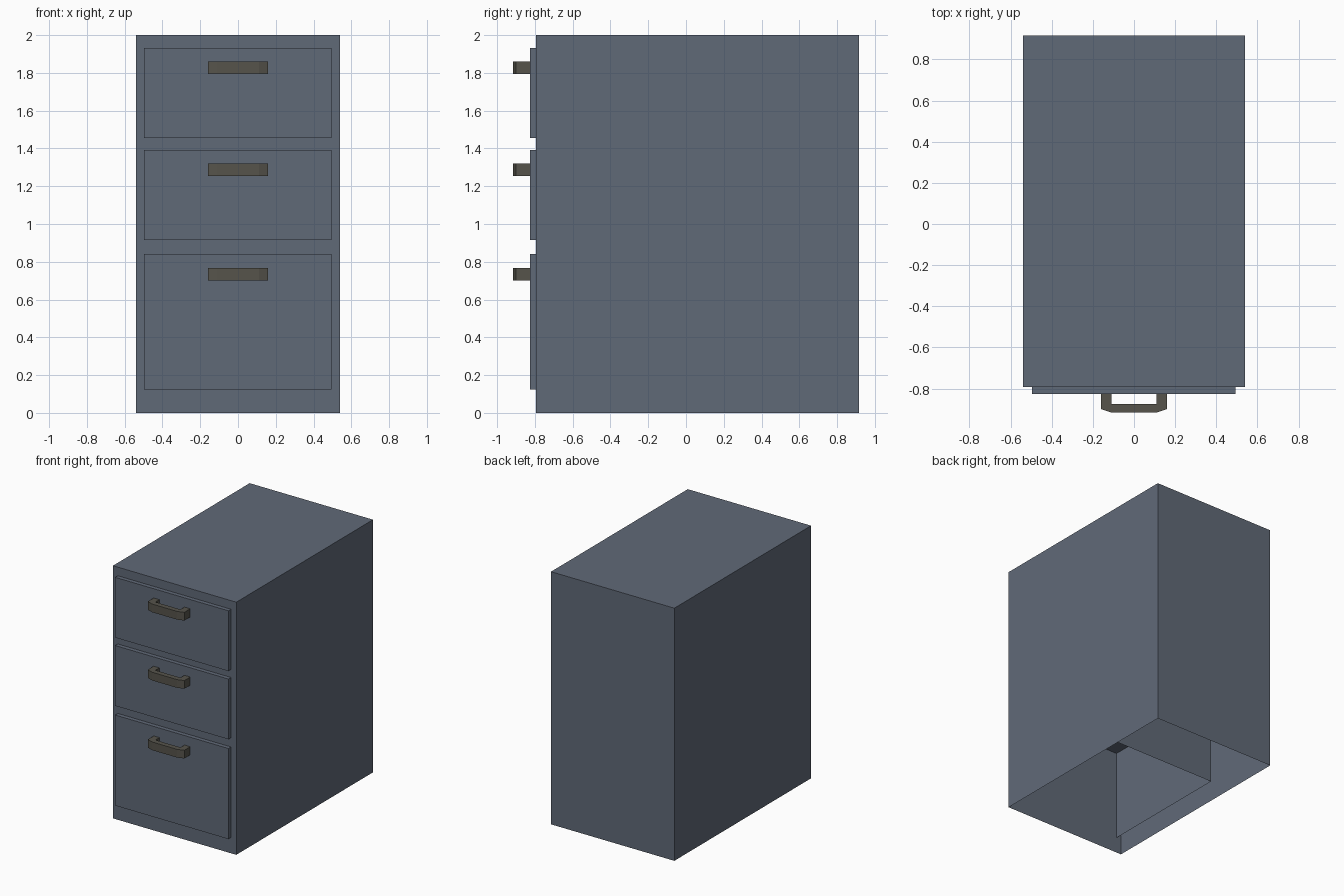
import bpy, bmesh

if "Cube" in bpy.data.objects:
    bpy.data.objects.remove(bpy.data.objects["Cube"])

def material(name, rgb):
    m = bpy.data.materials.new(name)
    m.diffuse_color = (*rgb, 1.0)
    m.use_nodes = True
    m.node_tree.nodes["Principled BSDF"].inputs["Base Color"].default_value = m.diffuse_color
    return m

STEEL = material("blue grey steel", (0.118, 0.142, 0.187))
BRONZE = material("dark bronze", (0.093, 0.088, 0.071))

FRONT, BACK = -0.793, 0.917      # cabinet depth
PANEL = -0.826                   # outer face of the drawer fronts
HALF = 0.54                      # cabinet half width

def finish(name, bm, mat):
    me = bpy.data.meshes.new(name)
    bm.to_mesh(me)
    bm.free()
    me.materials.append(mat)
    ob = bpy.data.objects.new(name, me)
    bpy.context.collection.objects.link(ob)
    return ob

def box(name, lo, hi, mat, open_side=None):
    """Box between two corners; faces pointing along open_side are left out."""
    bm = bmesh.new()
    bmesh.ops.create_cube(bm, size=1)
    for v in bm.verts:
        v.co = [lo[i] + (v.co[i] + 0.5) * (hi[i] - lo[i]) for i in range(3)]
    bm.normal_update()
    if open_side:
        axis, sign = open_side
        gone = [f for f in bm.faces if f.normal[axis] * sign > 0.9]
        bmesh.ops.delete(bm, geom=gone, context='FACES')
    return finish(name, bm, mat)

def handle(name, z0, z1):
    """Bracket pull with chamfered outer corners, extruded upwards."""
    half = [(0.11, PANEL), (0.16, PANEL), (0.16, -0.90), (0.11, -0.917)]
    inner = [(-0.11, -0.876), (0.11, -0.876)]
    outline = half + [(-x, y) for x, y in reversed(half)] + inner
    bm = bmesh.new()
    face = bm.faces.new([bm.verts.new((x, y, z0)) for x, y in outline])
    ext = bmesh.ops.extrude_face_region(bm, geom=[face])
    for v in ext["geom"]:
        if isinstance(v, bmesh.types.BMVert):
            v.co.z = z1
    bmesh.ops.recalc_face_normals(bm, faces=bm.faces)
    return finish(name, bm, BRONZE)

# Sheet metal shell, open underneath
box("cabinet_shell", (-HALF, FRONT, 0), (HALF, BACK, 2), STEEL, (2, -1))

# Drawers: front plate, hidden sheet body open underneath, pull handle
drawers = [("bottom", 0.125, 0.842, 0.702),
           ("middle", 0.915, 1.392, 1.254),
           ("top", 1.455, 1.932, 1.794)]
for label, z0, z1, hz in drawers:
    box(label + "_drawer_front", (-0.497, PANEL, z0), (0.494, FRONT, z1), STEEL, (1, 1))
    body = box(label + "_drawer_body", (-0.497, FRONT, z0), (0.494, 0.29, z1), STEEL, (2, -1))
    # the cabinet front already closes this side
    bm = bmesh.new()
    bm.from_mesh(body.data)
    bm.normal_update()
    bmesh.ops.delete(bm, geom=[f for f in bm.faces if f.normal.y < -0.9], context='FACES')
    bm.to_mesh(body.data)
    bm.free()
    handle(label + "_drawer_handle", hz, hz + 0.065)
